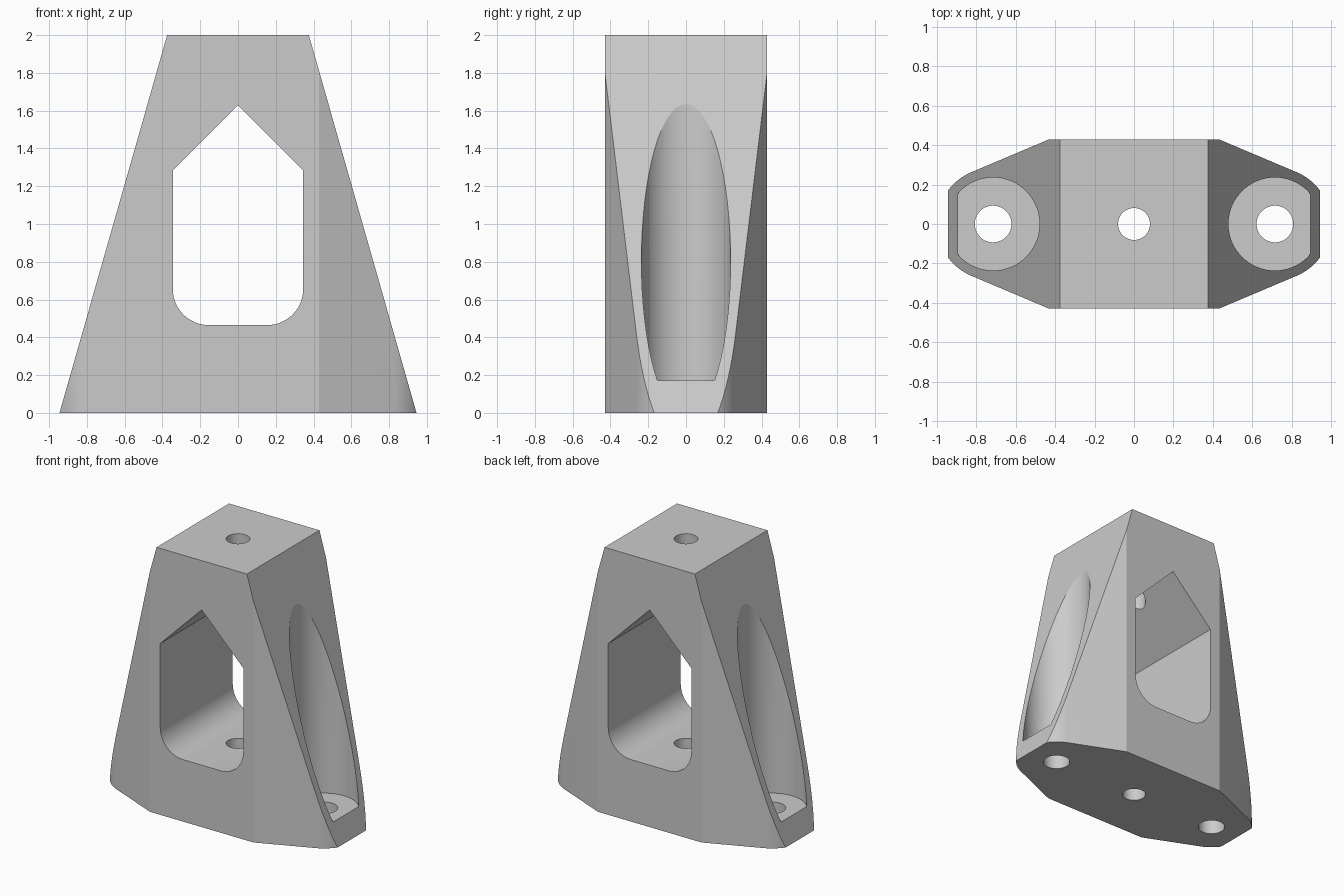
import bpy, bmesh
from math import cos, sin, radians, pi

if "Cube" in bpy.data.objects:
    bpy.data.objects.remove(bpy.data.objects["Cube"])

grey = bpy.data.materials.new("plain grey")
grey.use_nodes = True
colour = (0.6, 0.6, 0.6, 1)
grey.diffuse_color = colour
grey.node_tree.nodes["Principled BSDF"].inputs["Base Color"].default_value = colour


def arc(cx, cy, r, start, end, steps):
    """Points on an arc, angles in degrees."""
    angles = [radians(start + (end - start) * i / steps) for i in range(steps + 1)]
    return [(cx + r * cos(a), cy + r * sin(a)) for a in angles]


def prism(name, outline, low, high, upright=True):
    """Extrude an outline along z, or along y when not upright."""
    bm = bmesh.new()
    place = (lambda u, v, w: (u, v, w)) if upright else (lambda u, v, w: (u, w, v))
    face = bm.faces.new([bm.verts.new(place(u, v, low)) for u, v in outline])
    extruded = bmesh.ops.extrude_face_region(bm, geom=[face])["geom"]
    for item in extruded:
        if isinstance(item, bmesh.types.BMVert):
            item.co[2 if upright else 1] = high
    bmesh.ops.recalc_face_normals(bm, faces=bm.faces)
    mesh = bpy.data.meshes.new(name)
    bm.to_mesh(mesh)
    bm.free()
    mesh.materials.append(grey)
    obj = bpy.data.objects.new(name, mesh)
    bpy.context.collection.objects.link(obj)
    return obj


def round_prism(name, x, r, low, high):
    return prism(name, arc(x, 0, r, 0, 360, 64)[:-1], low, high)


def carve(target, cutter, operation="DIFFERENCE"):
    """Apply a boolean and discard the cutter."""
    cutter.hide_render = True
    mod = target.modifiers.new(cutter.name, "BOOLEAN")
    mod.operation, mod.solver, mod.object = operation, "EXACT", cutter
    bpy.context.view_layer.objects.active = target
    bpy.ops.object.modifier_apply(modifier=mod.name)
    bpy.data.objects.remove(cutter)


BOLT_X = 0.715

# Footprint column: wide middle, sides tapering tangentially to rounded ends
quarter = [(0.945, 0.0)] + arc(BOLT_X, 0, 0.285, 36, 67, 8) + [(0.43, 0.43)]
upper = quarter[1:] + [(-x, y) for x, y in reversed(quarter[1:])]
footprint = upper + [(x, -y) for x, y in reversed(upper)]
body = prism("bracket_body", footprint, 0, 2)

# Sloping ends
carve(body, prism("slope_envelope", [(-0.945, 0), (0.945, 0), (0.375, 2), (-0.375, 2)],
                  -1, 1, upright=False), "INTERSECT")

# Window with pointed top and rounded lower corners
right_corner = arc(0.155, 0.655, 0.19, -90, 0, 12)
half = right_corner + [(0.345, 1.285)]
window = half + [(0, 1.63)] + [(-x, z) for x, z in reversed(half)]
carve(body, prism("window_cutter", window, -1, 1, upright=False))

# Screw head recesses and bolt holes in both feet
for side in (-1, 1):
    carve(body, round_prism("recess_cutter", side * BOLT_X, 0.236, 0.172, 2.5))
    carve(body, round_prism("bolt_cutter", side * BOLT_X, 0.093, -0.5, 0.5))

# Centre hole through top and base
carve(body, round_prism("centre_cutter", 0, 0.081, -0.5, 2.5))

bpy.ops.object.select_all(action="DESELECT")
body.select_set(True)
bpy.context.view_layer.objects.active = body
bpy.ops.object.shade_smooth_by_angle(angle=radians(15))
